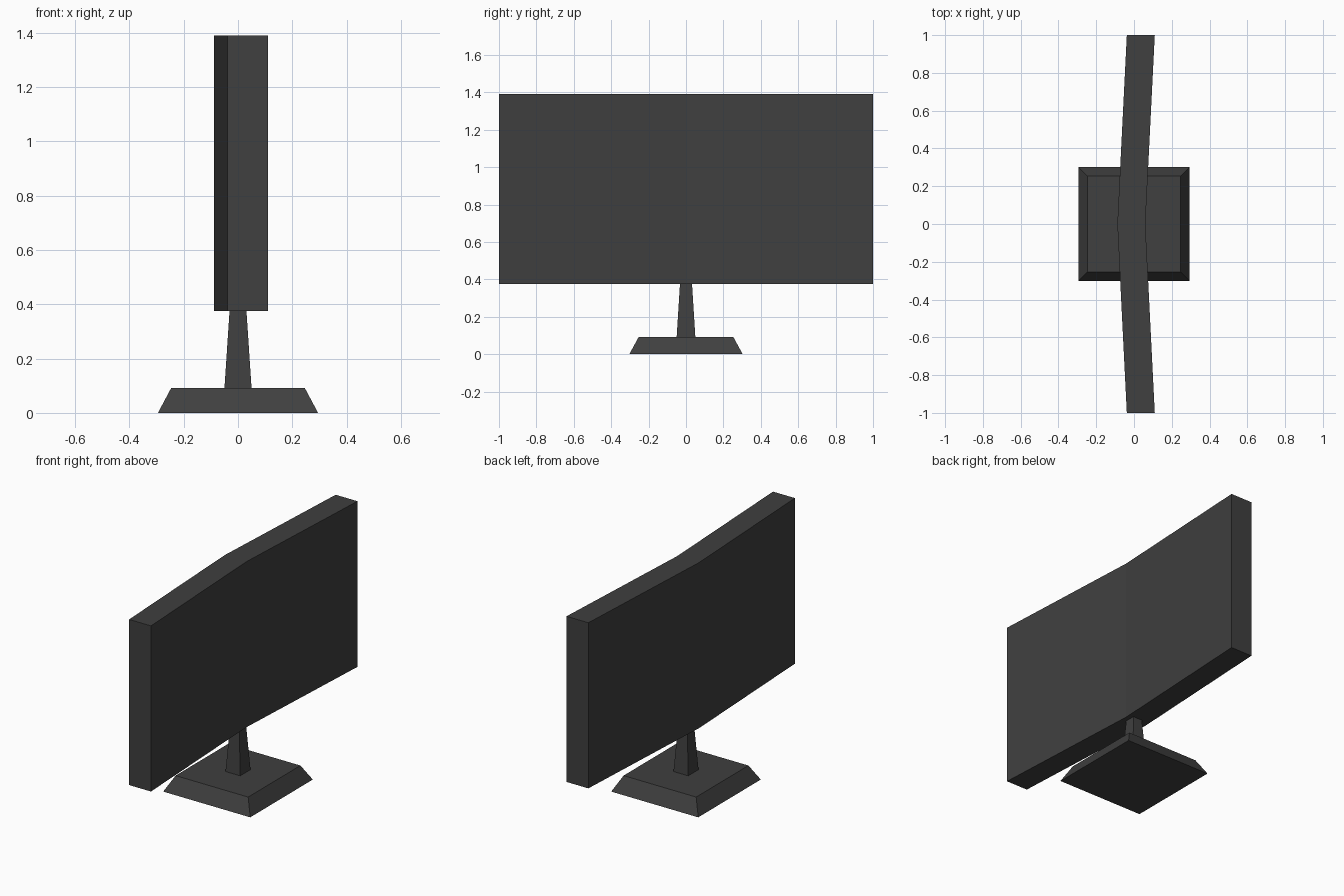
import bpy, bmesh

if "Cube" in bpy.data.objects:
    bpy.data.objects.remove(bpy.data.objects["Cube"])

dark = bpy.data.materials.new("dark_plastic")
dark.diffuse_color = (0.05, 0.05, 0.05, 1)
dark.use_nodes = True
dark.node_tree.nodes["Principled BSDF"].inputs["Base Color"].default_value = dark.diffuse_color


def loft(name, bottom, top):
    """Closed solid between two matching outlines."""
    bm = bmesh.new()
    lo = [bm.verts.new(p) for p in bottom]
    hi = [bm.verts.new(p) for p in top]
    n = len(lo)
    bm.faces.new(lo)
    bm.faces.new(hi)
    for i in range(n):
        j = (i + 1) % n
        bm.faces.new((lo[i], lo[j], hi[j], hi[i]))
    bmesh.ops.recalc_face_normals(bm, faces=bm.faces)
    me = bpy.data.meshes.new(name)
    bm.to_mesh(me)
    bm.free()
    me.materials.append(dark)
    ob = bpy.data.objects.new(name, me)
    bpy.context.collection.objects.link(ob)
    return ob


def rect(hx, hy, z):
    return [(-hx, -hy, z), (hx, -hy, z), (hx, hy, z), (-hx, hy, z)]


# Bevelled foot plate and tapered neck
loft("base", rect(0.295, 0.303, 0), rect(0.246, 0.253, 0.092))
loft("neck", rect(0.05, 0.05, 0.09), rect(0.031, 0.032, 0.378))

# Display panel, creased along its vertical centre line
outline = [(-0.038, -1), (0.11, -1), (0.06, 0), (0.11, 1), (-0.038, 1), (-0.088, 0)]
loft("screen", [(x, y, 0.375) for x, y in outline],
     [(x, y, 1.39) for x, y in outline])
